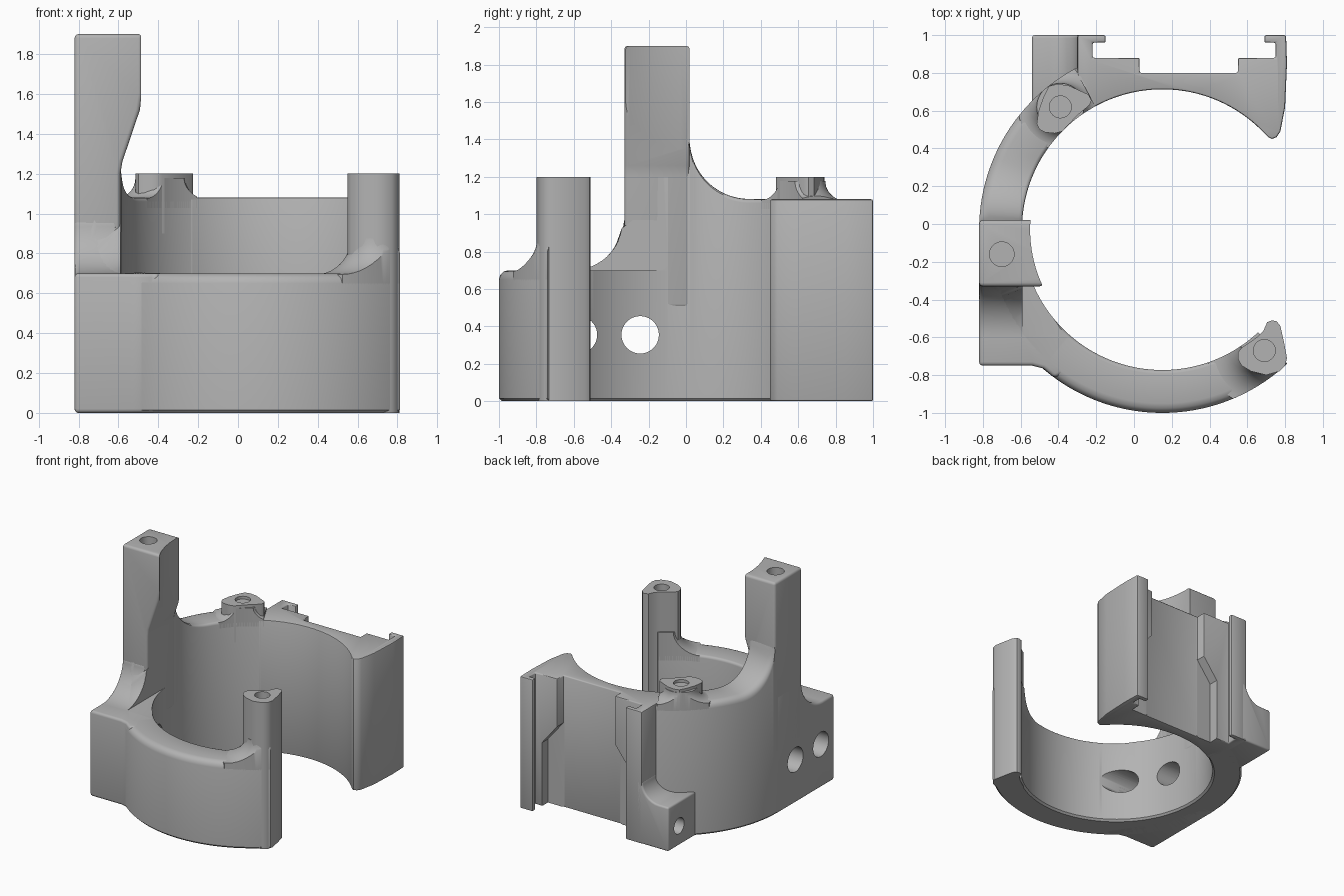
import bpy, bmesh
from math import sin, cos, pi, radians, sqrt

cube = bpy.data.objects.get("Cube")
if cube:
    bpy.data.objects.remove(cube, do_unlink=True)

grey = bpy.data.materials.new("plain grey")
grey.use_nodes = True
grey.diffuse_color = (0.45, 0.45, 0.45, 1)
grey.node_tree.nodes["Principled BSDF"].inputs["Base Color"].default_value = (0.45, 0.45, 0.45, 1)

CX, CY, R_IN, R_OUT = 0.15, -0.03, 0.743, 0.97   # bore centre and radii
LOW, HIGH, BOSS_TOP, POST_TOP = 0.7, 1.08, 1.2, 1.9


def finish_mesh(name, bm):
    bmesh.ops.recalc_face_normals(bm, faces=bm.faces)
    mesh = bpy.data.meshes.new(name)
    bm.to_mesh(mesh)
    bm.free()
    mesh.materials.append(grey)
    ob = bpy.data.objects.new(name, mesh)
    bpy.context.scene.collection.objects.link(ob)
    return ob


def prism(name, pts, axis, lo, hi):
    """Extrude a flat outline along one axis."""
    place = {"x": lambda a, b, t: (t, a, b),
             "y": lambda a, b, t: (a, t, b),
             "z": lambda a, b, t: (a, b, t)}[axis]
    bm = bmesh.new()
    ends = [[bm.verts.new(place(a, b, t)) for a, b in pts] for t in (lo, hi)]
    for ring in ends:
        bm.faces.new(ring)
    for i in range(len(pts)):
        j = (i + 1) % len(pts)
        bm.faces.new((ends[0][i], ends[0][j], ends[1][j], ends[1][i]))
    return finish_mesh(name, bm)


def arc(cx, cy, r, a0, a1, n=12):
    angles = [radians(a0 + (a1 - a0) * i / n) for i in range(n + 1)]
    return [(cx + r * cos(a), cy + r * sin(a)) for a in angles]


def rod(axis, a, b, r, lo, hi, n=40):
    return prism("cutter", arc(a, b, r, 0, 360 - 360 / n, n - 1), axis, lo, hi)


def apply(ob, mod):
    bpy.context.view_layer.objects.active = ob
    bpy.ops.object.modifier_apply(modifier=mod.name)


def boolean(ob, tool, kind="DIFFERENCE"):
    mod = ob.modifiers.new("cut", "BOOLEAN")
    mod.operation, mod.solver, mod.object = kind, "EXACT", tool
    apply(ob, mod)
    bpy.data.objects.remove(tool, do_unlink=True)


def bevel(ob, width, segments=3):
    mod = ob.modifiers.new("round", "BEVEL")
    mod.width, mod.segments = width, segments
    mod.limit_method, mod.angle_limit = "ANGLE", radians(50)
    apply(ob, mod)


def band(a0, a1, lo, hi):
    return prism("band", arc(CX, CY, R_IN, a0, a1, 40) + arc(CX, CY, R_OUT, a1, a0, 40), "z", lo, hi)


def ring_height(y):
    """Height of the ring: low front, sweep up to the post, high back."""
    if y < -0.60:
        return LOW
    if y < -0.33:
        return 0.97 - sqrt(max(0, 0.27 ** 2 - (y + 0.60) ** 2))
    if y < -0.15:
        return 0.97
    if y < 0.02:
        return 1.40
    return 1.40 - sqrt(max(0, 0.32 ** 2 - (y - 0.34) ** 2)) if y < 0.34 else HIGH


# Ring: rounded section swept round the bore
bm = bmesh.new()
steps, rows = 260, []
edge_in = [(R_IN + 0.02 * (1 - cos(t)), 0.02 * (1 - sin(t))) for t in (0, pi / 6, pi / 3, pi / 2)]
edge_out = [(R_OUT - 0.05 * (1 - cos(t)), 0.05 * (1 - sin(t))) for t in (pi / 2, pi / 3, pi / 6, 0)]
for i in range(steps + 1):
    a = radians(118 + (313 - 118) * i / steps)
    section = [(R_IN + 0.015, 0, False), (R_IN, 0.015, False)]
    section += [(r, d, True) for r, d in edge_in + edge_out]
    section += [(R_OUT, 0.015, False), (R_OUT - 0.015, 0, False)]
    row = []
    for r, z, top in section:
        x, y = CX + r * cos(a), CY + r * sin(a)
        row.append(bm.verts.new((x, y, ring_height(y) - z if top else z)))
    rows.append(row)
for p, q in zip(rows, rows[1:]):
    for k in range(len(p)):
        m = (k + 1) % len(p)
        bm.faces.new((p[k], p[m], q[m], q[k]))
bm.faces.new(rows[0])
bm.faces.new(rows[-1])
ring = finish_mesh("ring", bm)

# Side flange below the post
flange = prism("side_flange", [(-0.82, 0), (-0.82, -0.75), (-0.54, -0.75), (-0.48, -0.765), (-0.42, -0.815),
                               (-0.35, -0.78), (-0.55, -0.45), (-0.62, -0.3), (-0.7, 0)], "z", 0, 1.3)
side = [(-1, -0.1), (-1, LOW)] + arc(-0.60, 0.97, 0.27, -90, 0) + [(0.1, 0.97), (0.1, -0.1)]
boolean(flange, prism("side_shape", side, "x", -1, 0), "INTERSECT")
bevel(flange, 0.02)

# Clearance beside the post foot, and two cross holes
for part in (ring, flange):
    boolean(part, prism("cutter", [(-0.59, LOW), (-0.59, 1.5), (-0.2, 1.5), (-0.2, LOW)], "y", -0.6, -0.03))
    for y in (-0.245, -0.575):
        boolean(part, rod("x", y, 0.355, 0.1, -1, -0.2))

# Tall post with a widened head
post = prism("tall_post", [(-0.82, 0.5), (-0.82, POST_TOP), (-0.48, POST_TOP), (-0.48, 1.6), (-0.492, 1.52),
                           (-0.58, 1.26), (-0.59, 1.2), (-0.59, 0.5)], "y", -0.33, 0.02)
bevel(post, 0.02)
boolean(post, rod("z", CX, CY, 0.70, 0.3, 2.2, 128))
boolean(post, rod("z", -0.70, -0.16, 0.065, 1.6, 2.1))

# Rail plate with hooked edges at the back
plan = [(-0.30, 0.80), (-0.30, 1.0), (-0.15, 1.0), (-0.15, 0.96), (-0.22, 0.96), (-0.22, 0.88),
        (0.03, 0.88), (0.03, 0.80), (0.55, 0.80), (0.55, 0.88), (0.75, 0.88), (0.75, 0.96),
        (0.69, 0.96), (0.69, 1.0), (0.805, 1.0), (0.81, 0.85), (0.80, 0.62), (0.775, 0.49),
        (0.755, 0.46), (0.73, 0.45), (0.71, 0.46)]
rail = prism("rail_plate", plan + arc(CX, CY, R_IN, 44, 122, 48), "z", 0, HIGH)
bevel(rail, 0.01, 2)
boolean(rail, prism("cutter", [(-0.10, -0.1), (-0.10, 0.52), (0.03, 0.69), (0.55, 0.69),
                               (0.69, 0.52), (0.69, -0.1)], "y", 0.801, 0.90))

# Low lug beside the rail
lug = prism("low_lug", [(-0.54, 0), (-0.54, 0.36)] + arc(-0.45, 0.51, 0.15, -90, 0, 8)
            + [(-0.25, 0.51), (-0.25, 0)], "y", 0.64, 1.0)
bevel(lug, 0.015)
boolean(lug, rod("x", 0.86, 0.16, 0.065, -0.7, -0.3))


def boss(name, outline, x, y, foot, base, fillet, a0, a1):
    """Screw boss with a blind hole and a concave flare onto the ring."""
    body = prism(name, outline, "z", foot, BOSS_TOP)
    boolean(body, rod("z", x, y, 0.058, 0.95, 1.4))
    core = 0.125
    curve = [(core + fillet * (1 - sin(t)), base + fillet * (1 - cos(t)))
             for t in [pi / 2 * k / 10 for k in range(11)]]
    profile = [(core + fillet, base - 0.1)] + curve[::1]
    bm = bmesh.new()
    n = 64
    loops = [[bm.verts.new((x + r * cos(2 * pi * i / n), y + r * sin(2 * pi * i / n), z)) for i in range(n)]
             for r, z in [(core + fillet, base - 0.1)] + curve]
    for p, q in zip(loops, loops[1:]):
        for i in range(n):
            bm.faces.new((p[i], p[(i + 1) % n], q[(i + 1) % n], q[i]))
    bm.faces.new(loops[0])
    bm.faces.new(loops[-1])
    flare = finish_mesh(name + "_flare", bm)
    boolean(flare, band(a0, a1, base - 0.05, 1.5), "INTERSECT")


boss("front_boss", [(0.81, -0.71), (0.795, -0.63), (0.775, -0.54), (0.755, -0.515), (0.73, -0.51), (0.705, -0.52),
                    (0.685, -0.565), (0.65, -0.60), (0.57, -0.655), (0.55, -0.68), (0.55, -0.715), (0.57, -0.75),
                    (0.62, -0.78), (0.70, -0.80), (0.77, -0.78), (0.80, -0.75)],
     0.69, -0.67, 0, LOW - 0.005, 0.18, 270, 313)
boss("back_boss", [(-0.515, 0.53), (-0.505, 0.60), (-0.48, 0.67), (-0.45, 0.73), (-0.41, 0.74), (-0.35, 0.735),
                   (-0.24, 0.685), (-0.225, 0.655), (-0.235, 0.63), (-0.30, 0.575), (-0.38, 0.49), (-0.42, 0.48),
                   (-0.47, 0.485), (-0.50, 0.50)],
     -0.39, 0.62, 0.9, HIGH - 0.003, 0.1, 118.5, 155)

# Smooth shading with sharp edges kept
bpy.ops.object.select_all(action="DESELECT")
for ob in bpy.context.scene.objects:
    if ob.type == "MESH" and grey.name in ob.data.materials:
        ob.select_set(True)
        bpy.context.view_layer.objects.active = ob
bpy.ops.object.shade_smooth_by_angle(angle=radians(35))
